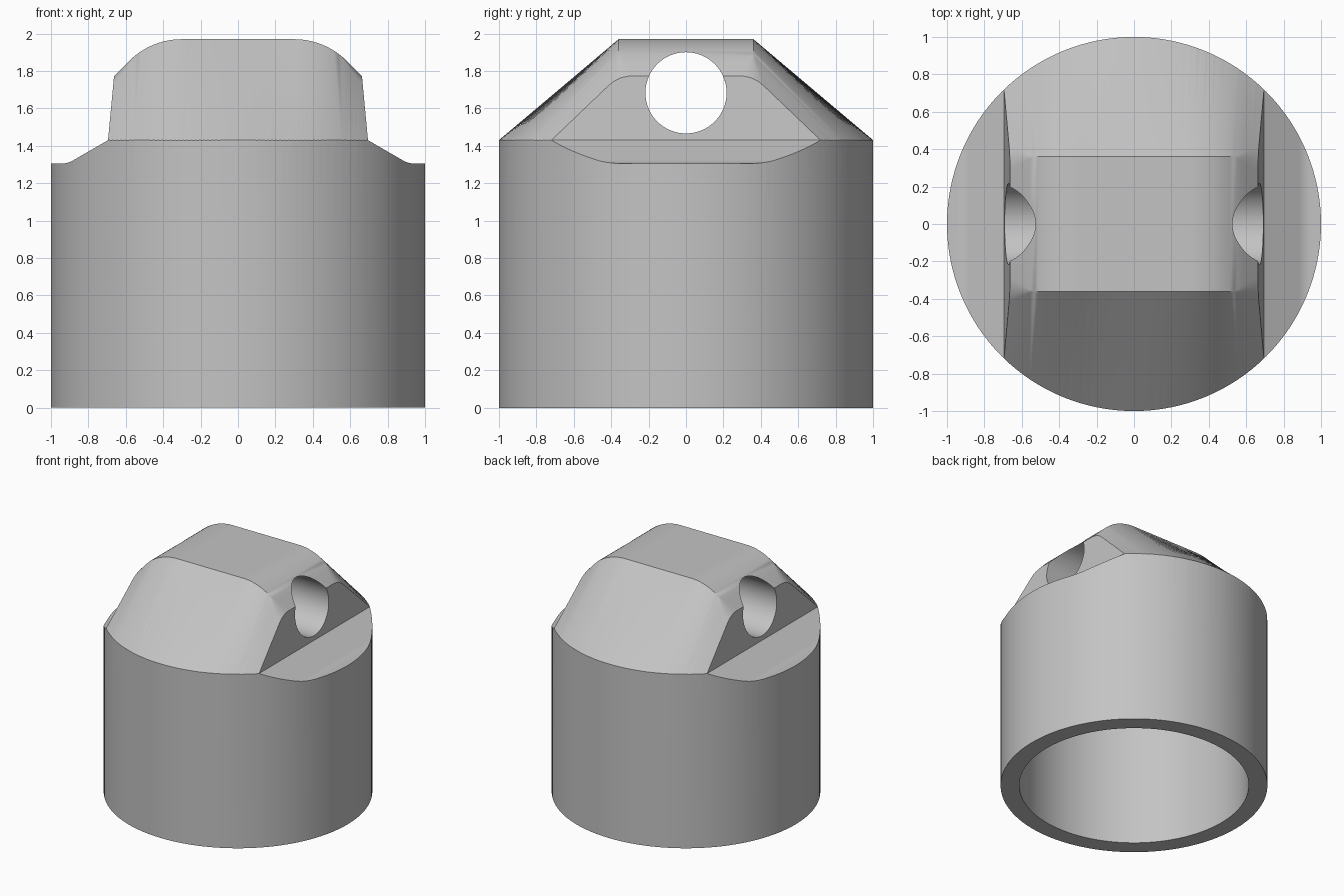
import bpy, bmesh
from math import sqrt, sin, cos, pi, radians
from mathutils import Vector

cube = bpy.data.objects.get("Cube")
if cube:
    bpy.data.objects.remove(cube, do_unlink=True)

SHOULDER, TOP, RIDGE = 1.43, 1.97, 0.36      # heights and half depth of the crown
BASE_X, TOP_X = 0.695, 0.663                 # half widths of the crown
FILLET_X, FILLET_R = 0.30, 0.40


def new_object(name, bm):
    bmesh.ops.recalc_face_normals(bm, faces=bm.faces)
    mesh = bpy.data.meshes.new(name)
    bm.to_mesh(mesh)
    bm.free()
    ob = bpy.data.objects.new(name, mesh)
    bpy.context.collection.objects.link(ob)
    return ob


def cylinder(name, radius, start, end, segments):
    """Closed cylinder between two points."""
    start, end = Vector(start), Vector(end)
    axis = end - start
    bm = bmesh.new()
    bmesh.ops.create_cone(bm, cap_ends=True, segments=segments, radius1=radius,
                          radius2=radius, depth=axis.length)
    turn = axis.to_track_quat('Z', 'Y').to_matrix().to_4x4()
    bmesh.ops.transform(bm, matrix=turn, verts=bm.verts)
    bmesh.ops.translate(bm, vec=(start + end) / 2, verts=bm.verts)
    return new_object(name, bm)


def crown_height(x):
    """Flat top, fillet, then a 45 degree fall."""
    u = max(0, abs(x) - FILLET_X)
    bend = FILLET_R * sin(pi / 4)
    if u <= bend:
        return TOP - FILLET_R + sqrt(FILLET_R ** 2 - u * u)
    return TOP - FILLET_R * (1 - cos(pi / 4)) - (u - bend)


def crown_section(t, shift=0):
    """One cross-section: top edge ruled down to the round shoulder and beyond."""
    bx, tx = BASE_X * t, TOP_X * t
    base = Vector((bx, sqrt(1 - bx * bx), SHOULDER))
    top = Vector((tx, RIDGE, crown_height(tx)))
    low = base + (base - top) * 0.3
    d = 0.075 * min(1, max(0, (abs(tx) - 0.54) / 0.11))
    a = top - Vector((0, d, 0))
    b = top + (base - top).normalized() * d
    half = [Vector((low.x, low.y, -0.1)), low]
    for i in range(7):
        s = i / 6
        half.append(b * (1 - s) ** 2 + top * 2 * s * (1 - s) + a * s * s)
    ring = half + [Vector((p.x, -p.y, p.z)) for p in reversed(half)]
    return [p + Vector((shift, 0, 0)) for p in ring]


def crown_envelope():
    n, reach = 64, 1.03
    ts = [reach * (2 * i / n - 1) for i in range(n + 1)]
    rings = [crown_section(-reach, -0.5)] + [crown_section(t) for t in ts]
    rings.append(crown_section(reach, 0.5))
    bm = bmesh.new()
    rows = [[bm.verts.new(p) for p in ring] for ring in rings]
    for r, q in zip(rows, rows[1:]):
        for i in range(len(r)):
            j = (i + 1) % len(r)
            bm.faces.new((r[i], r[j], q[j], q[i]))
    bm.faces.new(rows[0])
    bm.faces.new(rows[-1])
    bmesh.ops.remove_doubles(bm, verts=bm.verts, dist=1e-5)
    bmesh.ops.triangulate(bm, faces=bm.faces)
    return new_object("crown_envelope", bm)


def side_cutter(name, side):
    """Prism above the scooped ledge and outside the crown's end face."""
    lean = (BASE_X - TOP_X) / 0.34
    r, ledge_x, ledge_z = 0.125, 0.945, 1.305
    profile = [(BASE_X - lean * 0.8, SHOULDER + 0.8), (BASE_X, SHOULDER)]
    for i in range(9):
        a = radians(30) * (1 - i / 8)
        profile.append((ledge_x - r * sin(a), ledge_z + r * (1 - cos(a))))
    profile += [(1.4, ledge_z), (1.4, SHOULDER + 0.8)]
    bm = bmesh.new()
    face = bm.faces.new([bm.verts.new((side * x, -1.4, z)) for x, z in profile])
    ext = bmesh.ops.extrude_face_region(bm, geom=[face], use_keep_orig=True)
    moved = [v for v in ext["geom"] if isinstance(v, bmesh.types.BMVert)]
    bmesh.ops.translate(bm, vec=(0, 2.8, 0), verts=moved)
    return new_object(name, bm)


def combine(target, tool, operation):
    tool.hide_render = True
    mod = target.modifiers.new(tool.name, 'BOOLEAN')
    mod.object, mod.operation, mod.solver = tool, operation, 'EXACT'
    bpy.context.view_layer.objects.active = target
    bpy.ops.object.modifier_apply(modifier=mod.name)
    bpy.data.objects.remove(tool, do_unlink=True)


# Round body trimmed to the sloped crown
body = cylinder("cap_body", 1.0, (0, 0, 0), (0, 0, 2.3), 128)
combine(body, crown_envelope(), 'INTERSECT')

# Ledges at both ends of the crown
for label, side in (("left", 1), ("right", -1)):
    combine(body, side_cutter(label + "_ledge_cutter", side), 'DIFFERENCE')

# Cross hole and hollow underside
combine(body, cylinder("cross_hole", 0.217, (-1.3, 0, 1.683), (1.3, 0, 1.683), 96), 'DIFFERENCE')
combine(body, cylinder("bore", 0.86, (0, 0, -0.2), (0, 0, 1.15), 128), 'DIFFERENCE')

# Single grey finish
grey = bpy.data.materials.new("plain_grey")
grey.use_nodes = True
colour = (0.55, 0.55, 0.55, 1)
grey.diffuse_color = colour
grey.node_tree.nodes["Principled BSDF"].inputs["Base Color"].default_value = colour
body.data.materials.clear()
body.data.materials.append(grey)
for poly in body.data.polygons:
    poly.material_index = 0

bpy.ops.object.select_all(action='DESELECT')
body.select_set(True)
bpy.context.view_layer.objects.active = body
bpy.ops.object.shade_smooth_by_angle(angle=radians(25))
